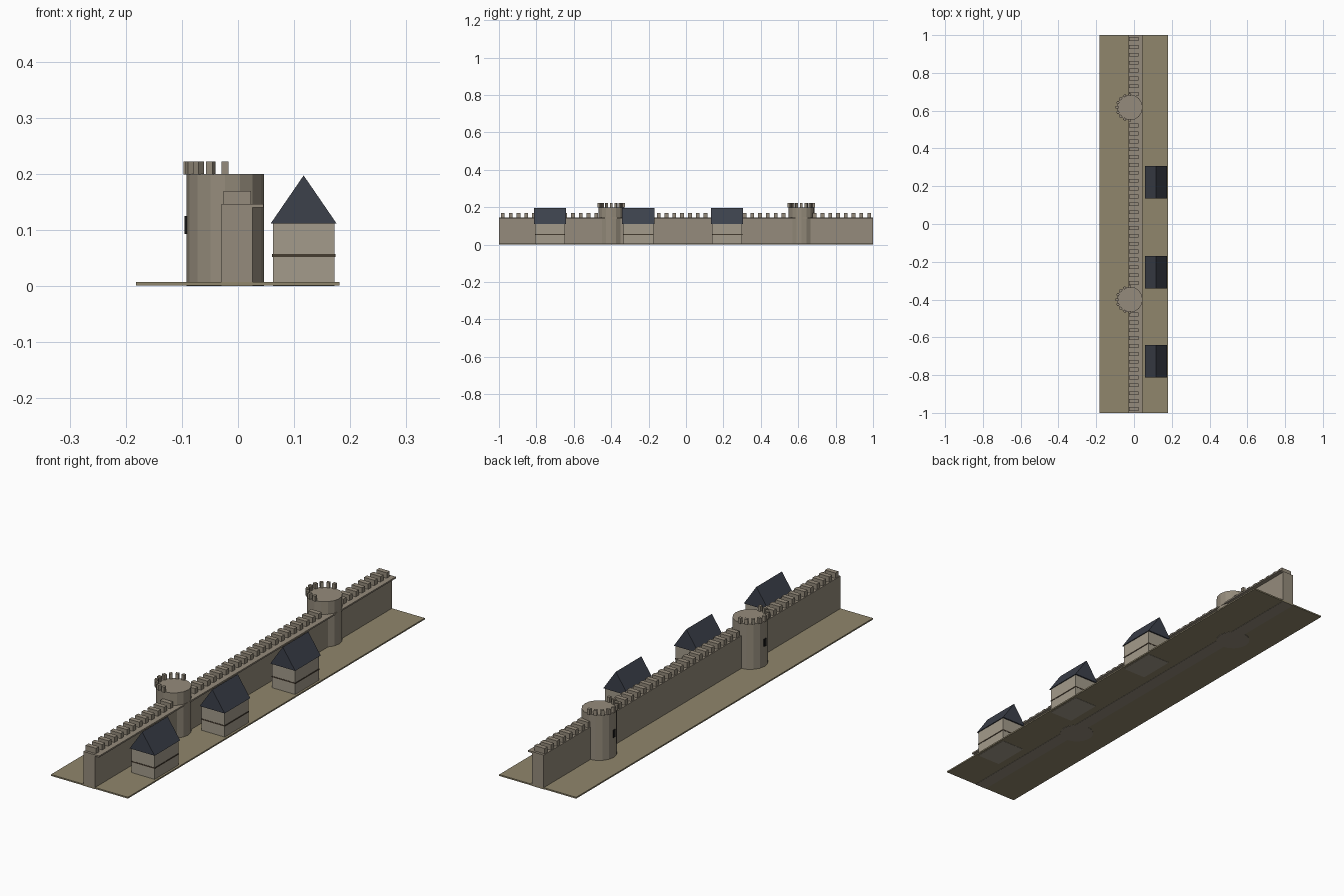
import bpy, bmesh
from math import pi, cos, sin
from mathutils import Matrix

if "Cube" in bpy.data.objects:
    bpy.data.objects.remove(bpy.data.objects["Cube"])


def material(name, rgb):
    m = bpy.data.materials.new(name)
    m.diffuse_color = (*rgb, 1)
    m.use_nodes = True
    m.node_tree.nodes["Principled BSDF"].inputs["Base Color"].default_value = m.diffuse_color
    return m


STONE = material("stone", (0.30, 0.26, 0.20))
EARTH = material("earth", (0.28, 0.24, 0.15))
PLASTER = material("plaster", (0.37, 0.33, 0.26))
SLATE = material("slate", (0.045, 0.052, 0.07))
TIMBER = material("timber", (0.06, 0.045, 0.03))
DARK = material("dark", (0.01, 0.01, 0.01))


def finish(bm, name, mat):
    bmesh.ops.recalc_face_normals(bm, faces=bm.faces)
    me = bpy.data.meshes.new(name)
    bm.to_mesh(me)
    bm.free()
    me.materials.append(mat)
    ob = bpy.data.objects.new(name, me)
    bpy.context.collection.objects.link(ob)
    return ob


def add_box(bm, lo, hi, angle=0.0):
    # box between two corners, optionally turned about its own vertical axis
    c = [(a + b) / 2 for a, b in zip(lo, hi)]
    s = [b - a for a, b in zip(lo, hi)]
    m = Matrix.Translation(c) @ Matrix.Rotation(angle, 4, 'Z') @ Matrix.Diagonal((*s, 1))
    bmesh.ops.create_cube(bm, size=1, matrix=m)


def box(name, lo, hi, mat):
    bm = bmesh.new()
    add_box(bm, lo, hi)
    return finish(bm, name, mat)


# Ground strip, curtain wall and the walkway ledge on its inner side
box("ground", (-0.182, -1, 0.001), (0.181, 1, 0.007), EARTH)
box("wall", (-0.029, -1, 0), (0.026, 1, 0.146), STONE)
box("walkway", (0.02, -1, 0.140), (0.045, 1, 0.1465), STONE)

TOWERS = (-0.40, 0.617)
TX, TR = -0.023, 0.069

# Wall merlons, left out where the towers stand
bm = bmesh.new()
N = 48
for i in range(N):
    y = -1 + 2 * (i + 0.5) / N
    if all(abs(y - t) > 0.065 for t in TOWERS):
        add_box(bm, (-0.026, y - 0.01, 0.145), (0.023, y + 0.01, 0.169))
finish(bm, "wall_merlons", STONE)

# Round towers with merlons on the outer half and an arrow slit
for ty in TOWERS:
    bm = bmesh.new()
    bmesh.ops.create_cone(bm, cap_ends=True, segments=16, radius1=TR, radius2=TR, depth=0.2,
                          matrix=Matrix.Translation((TX, ty, 0.1)))
    finish(bm, "tower", STONE)
    bm = bmesh.new()
    for k in range(9):
        a = pi / 2 + k * pi / 8
        x, y = TX + 0.067 * cos(a), ty + 0.067 * sin(a)
        add_box(bm, (x - 0.007, y - 0.0065, 0.199), (x + 0.007, y + 0.0065, 0.222), a)
    finish(bm, "tower_merlons", STONE)
    box("arrow_slit", (-0.095, ty - 0.006, 0.093), (-0.085, ty + 0.006, 0.125), DARK)

# Houses with a timber band and a gabled roof running along the wall
for hy in (-0.727, -0.255, 0.220):
    box("house", (0.062, hy - 0.08, 0), (0.172, hy + 0.08, 0.111), PLASTER)
    box("timber_band", (0.061, hy - 0.081, 0.052), (0.1735, hy + 0.081, 0.057), TIMBER)
    bm = bmesh.new()
    gable = bm.faces.new([bm.verts.new((x, hy - 0.086, z))
                          for x, z in ((0.058, 0.111), (0.176, 0.111), (0.117, 0.197))])
    ext = bmesh.ops.extrude_face_region(bm, geom=[gable], use_keep_orig=True)
    bmesh.ops.translate(bm, vec=(0, 0.172, 0),
                        verts=[v for v in ext["geom"] if isinstance(v, bmesh.types.BMVert)])
    finish(bm, "roof", SLATE)
